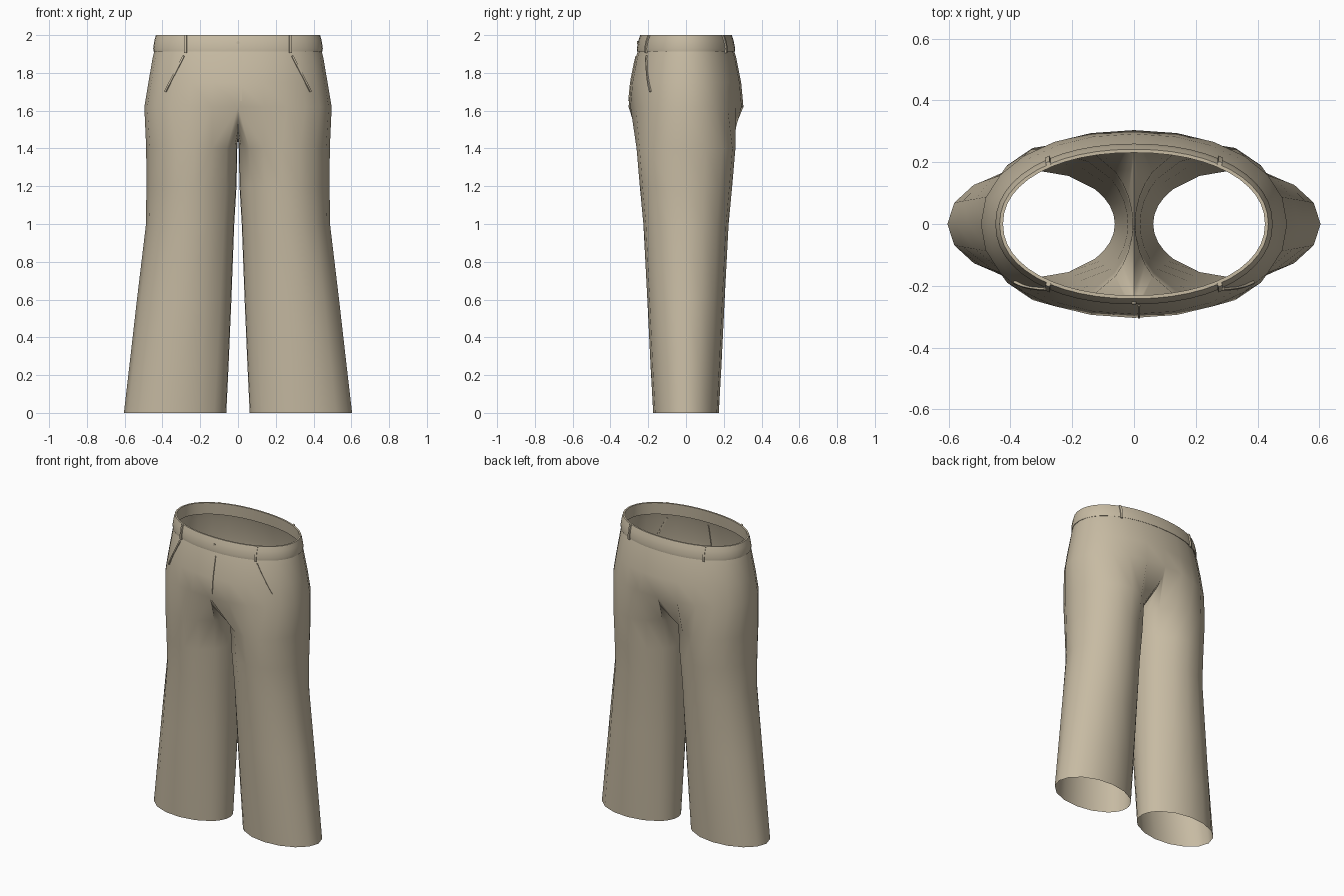
import bpy, bmesh
from math import sin, cos, pi, radians, copysign
from mathutils import Vector

cube = bpy.data.objects.get("Cube")
if cube:
    bpy.data.objects.remove(cube)

cloth = bpy.data.materials.new("beige_cloth")
cloth.use_nodes = True
colour = (0.57, 0.495, 0.365, 1)
cloth.diffuse_color = colour
cloth.node_tree.nodes["Principled BSDF"].inputs["Base Color"].default_value = colour


def finish(bm, name, angle=40):
    bmesh.ops.recalc_face_normals(bm, faces=bm.faces)
    mesh = bpy.data.meshes.new(name)
    bm.to_mesh(mesh)
    bm.free()
    mesh.materials.append(cloth)
    obj = bpy.data.objects.new(name, mesh)
    bpy.context.collection.objects.link(obj)
    bpy.ops.object.select_all(action='DESELECT')
    obj.select_set(True)
    bpy.context.view_layer.objects.active = obj
    bpy.ops.object.shade_smooth_by_angle(angle=radians(angle))
    return obj


def bridge(bm, a, b):
    n = len(a)
    for i in range(n):
        j = (i + 1) % n
        bm.faces.new((a[i], a[j], b[j], b[i]))


def oval(rx, ry, t, power=0.94):
    c, s = cos(t), sin(t)
    return (copysign(rx * abs(c) ** power, c), copysign(ry * abs(s) ** power, s))


def ring(bm, rx, ry, z, n):
    return [bm.verts.new((*oval(rx, ry, 2 * pi * i / n - pi / 2), z)) for i in range(n)]


# Hip sections: half width, half depth, height
SECTIONS = [(0.436, 0.247, 1.94), (0.452, 0.266, 1.88),
            (0.474, 0.292, 1.75), (0.496, 0.304, 1.62)]
# Leg sections: inner x, outer x, half depth, height
LEGS = [(0.004, 0.486, 0.262, 1.4), (0.008, 0.485, 0.245, 1.2),
        (0.02, 0.487, 0.226, 1.0), (0.035, 0.535, 0.205, 0.6),
        (0.05, 0.575, 0.188, 0.25), (0.062, 0.604, 0.174, 0)]

# Trousers: hips that split at the crotch into two open legs
N = 24
bm = bmesh.new()
rings = [ring(bm, *s, N) for s in SECTIONS]
for a, b in zip(rings, rings[1:]):
    bridge(bm, a, b)
hip = rings[-1]
crotch = [bm.verts.new((0, 0.3 * cos(pi * k / 8), 1.62 - 0.17 * sin(pi * k / 8)))
          for k in range(1, 8)]
angles = [radians(-140 + 280 * i / 12) for i in range(13)]
angles += [radians(140 + 10 * k) for k in range(1, 8)]
for side in (1, -1):
    upper = [hip[(side * i) % N] for i in range(13)] + crotch
    for inner, outer, depth, z in LEGS:
        mid, rx = (inner + outer) / 2, (outer - inner) / 2
        lower = [bm.verts.new((side * (mid + rx * cos(t)), depth * sin(t), z)) for t in angles]
        bridge(bm, upper, lower)
        upper = lower
finish(bm, "trousers", 60)

# Waistband: hollow band with a small lip over the hips
bm = bmesh.new()
band = [(0.428, 0.238, 1.92), (0.447, 0.259, 1.912), (0.449, 0.26, 1.93),
        (0.443, 0.252, 1.97), (0.435, 0.242, 2.0), (0.424, 0.231, 2.0)]
loops = [ring(bm, *s, 48) for s in band]
for a, b in zip(loops, loops[1:] + loops[:1]):
    bridge(bm, a, b)
finish(bm, "waistband")


def surface(x, z, front=-1):
    """Point on the hip surface and its outward direction."""
    for (ax, ay, az), (bx, by, bz) in zip(SECTIONS, SECTIONS[1:]):
        if z >= bz:
            break
    f = (az - z) / (az - bz)
    rx, ry = ax + (bx - ax) * f, ay + (by - ay) * f
    y = front * ry * (1 - abs(x / rx) ** 2.13) ** (1 / 2.13)
    return Vector((x, y, z)), Vector((x / rx ** 2, y / ry ** 2, 0)).normalized()


def strip(name, points, width, low, high):
    """Thin raised strip along points that carry an outward direction."""
    bm = bmesh.new()
    along = (points[-1][0] - points[0][0]).normalized()
    sections = []
    for p, out in points:
        across = along.cross(out).normalized() * width / 2
        corners = [p + across + out * low, p + across + out * high,
                   p - across + out * high, p - across + out * low]
        sections.append([bm.verts.new(c) for c in corners])
    for a, b in zip(sections, sections[1:]):
        bridge(bm, a, b)
    bm.faces.new(sections[0])
    bm.faces.new(sections[-1])
    return finish(bm, name, 30)


# Fly seam
strip("fly_seam", [surface(0.016, 1.89 - 0.04 * i) for i in range(7)], 0.006, -0.006, 0.005)

# Slanted front pocket seams and belt loops
for side, label in ((1, "left"), (-1, "right")):
    path = [surface(side * (0.287 + 0.098 * i / 8), 1.89 - 0.19 * i / 8) for i in range(9)]
    strip(label + "_pocket_seam", path, 0.01, -0.008, 0.005)
    for front, place in ((-1, "front"), (1, "back")):
        points = []
        for rx, ry, z in ((0.447, 0.259, 1.905), (0.449, 0.26, 1.93),
                          (0.443, 0.252, 1.97), (0.435, 0.242, 2.0)):
            x = side * 0.277
            y = front * ry * (1 - abs(x / rx) ** 2.13) ** (1 / 2.13)
            points.append((Vector((x, y, z)), Vector((x / rx ** 2, y / ry ** 2, 0)).normalized()))
        strip(place + "_" + label + "_belt_loop", points, 0.014, -0.004, 0.008)

# Waist button
bpy.ops.mesh.primitive_cylinder_add(vertices=12, radius=0.008, depth=0.008,
                                    location=(0, -0.255, 1.96), rotation=(pi / 2, 0, 0))
button = bpy.context.object
button.name = "waist_button"
button.data.materials.append(cloth)
